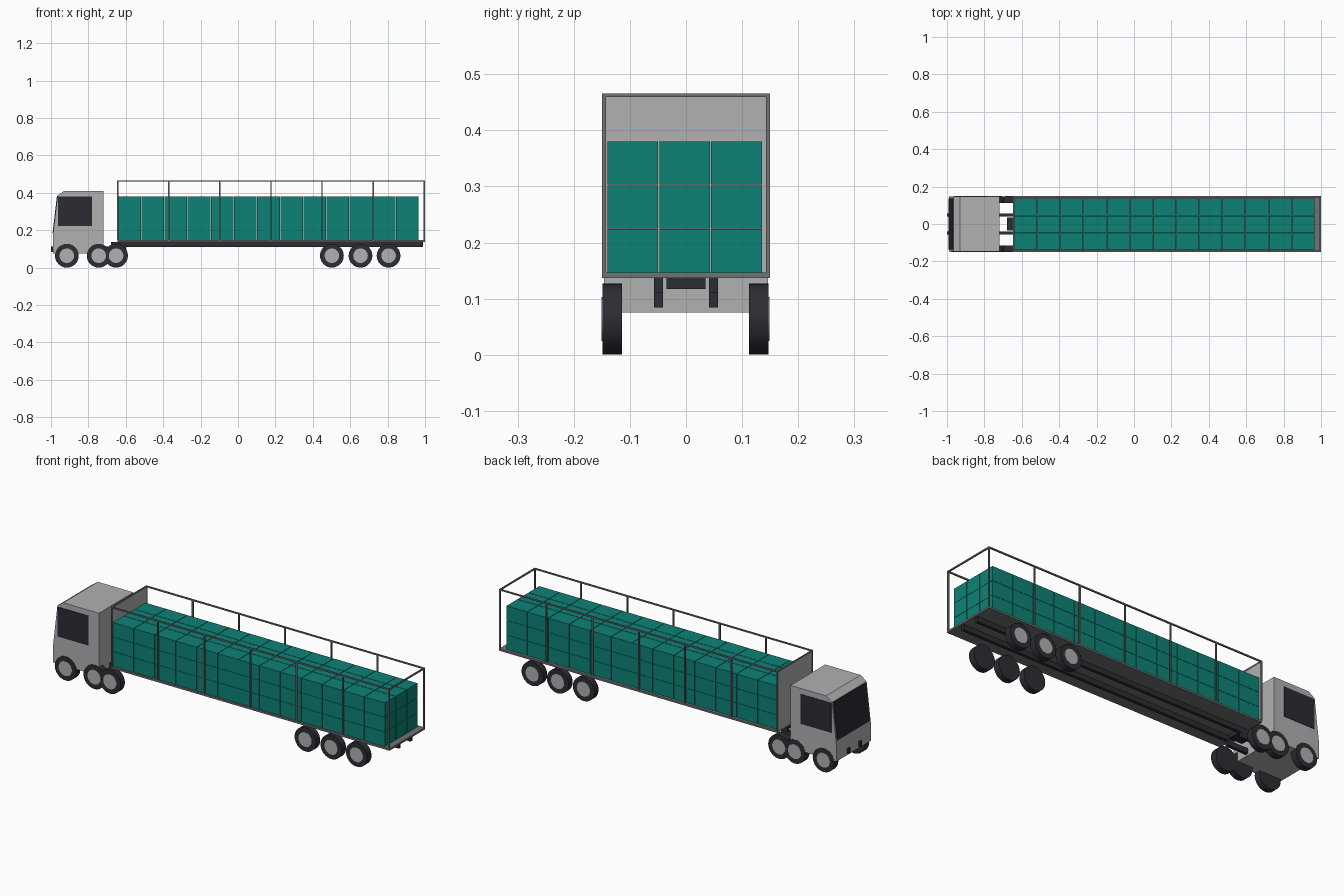
import bpy, bmesh, math
from mathutils import Vector

if "Cube" in bpy.data.objects:
    bpy.data.objects.remove(bpy.data.objects["Cube"])


def material(name, rgb):
    m = bpy.data.materials.new(name)
    m.diffuse_color = (*rgb, 1)
    m.use_nodes = True
    m.node_tree.nodes["Principled BSDF"].inputs["Base Color"].default_value = m.diffuse_color
    return m


LIGHT = material("light_grey_paint", (0.44, 0.44, 0.45))
STEEL = material("steel_grey", (0.165, 0.17, 0.175))
DARK = material("dark_rubber", (0.025, 0.026, 0.033))
GLASS = material("dark_glass", (0.024, 0.025, 0.034))
TEAL = material("teal_cargo", (0.004, 0.225, 0.18))


def finish(name, bm, mat):
    bmesh.ops.recalc_face_normals(bm, faces=bm.faces)
    me = bpy.data.meshes.new(name)
    bm.to_mesh(me)
    bm.free()
    me.materials.append(mat)
    ob = bpy.data.objects.new(name, me)
    bpy.context.collection.objects.link(ob)
    return ob


def add_box(bm, x0, x1, y0, y1, z0, z1):
    vs = bmesh.ops.create_cube(bm, size=1)["verts"]
    for v in vs:
        v.co = Vector((x1 if v.co.x > 0 else x0,
                       y1 if v.co.y > 0 else y0,
                       z1 if v.co.z > 0 else z0))


def boxes(name, mat, dims):
    bm = bmesh.new()
    for d in dims:
        add_box(bm, *d)
    return finish(name, bm, mat)


def extruded(name, mat, profile, y0, y1):
    """Extrude an x-z outline along y."""
    bm = bmesh.new()
    f = bm.faces.new([bm.verts.new((x, y0, z)) for x, z in profile])
    r = bmesh.ops.extrude_face_region(bm, geom=[f])
    for v in r["geom"]:
        if isinstance(v, bmesh.types.BMVert):
            v.co.y = y1
    return finish(name, bm, mat)


def disc(name, mat, x, y, z, r, width):
    bpy.ops.mesh.primitive_cylinder_add(vertices=32, radius=r, depth=width,
                                        location=(x, y, z),
                                        rotation=(math.pi / 2, 0, 0))
    ob = bpy.context.object
    ob.name = name
    ob.data.materials.append(mat)
    bpy.ops.object.shade_smooth_by_angle(angle=math.radians(40))


# Cab body with raked front
extruded("cab", LIGHT, [(-0.99, 0.075), (-0.99, 0.17), (-0.965, 0.385),
                        (-0.93, 0.41), (-0.72, 0.41), (-0.72, 0.075)],
         -0.146, 0.146)

# Windscreen plate on the raked face, side windows
def rake(z, off):
    return -0.99 + 0.025 * (z - 0.17) / 0.215 - off

extruded("windscreen", GLASS, [(rake(0.185, 0.003), 0.185), (rake(0.383, 0.003), 0.383),
                               (rake(0.383, -0.002), 0.383), (rake(0.185, -0.002), 0.185)],
         -0.137, 0.137)
for s in (-1, 1):
    boxes("side_window", GLASS, [(-0.962, -0.78, s * 0.147 - 0.0015,
                                  s * 0.147 + 0.0015, 0.222, 0.38)])

# Tractor chassis rails and coupling plate
boxes("tractor_rails", DARK, [(-1.0, -0.6, s * 0.049 - 0.008, s * 0.049 + 0.008,
                               0.084, 0.112) for s in (-1, 1)])
boxes("coupling_plate", DARK, [(-0.68, -0.6, -0.035, 0.035, 0.117, 0.137)])

# Trailer rails, deck and headboard
boxes("trailer_rails", DARK, [(-0.64, 0.99, s * 0.049 - 0.008, s * 0.049 + 0.008,
                               0.11, 0.137) for s in (-1, 1)])
boxes("deck", STEEL, [(-0.645, 1.0, -0.15, 0.15, 0.137, 0.147)])
boxes("headboard", LIGHT, [(-0.645, -0.641, -0.144, 0.144, 0.147, 0.462)])

# Open frame of posts and top rails
t = 0.0035
frame = []
for s in (-1, 1):
    y = s * 0.1465
    for i in range(7):
        x = -0.643 + i * 1.6385 / 6
        frame.append((x - t, x + t, y - t, y + t, 0.147, 0.465))
    frame.append((-0.6465, 0.999, y - t, y + t, 0.459, 0.466))
for x in (-0.643, 0.9955):
    frame.append((x - t, x + t, -0.15, 0.15, 0.459, 0.466))
boxes("load_frame", STEEL, frame)

# Stacked cargo boxes, 13 long, 3 wide, 3 high
px, py, pz, gap = 0.1237, 0.0925, 0.078, 0.0025
cargo = []
for i in range(13):
    for j in range(3):
        for k in range(3):
            x, y, z = -0.64 + i * px, -0.14 + j * py, 0.147 + k * pz
            cargo.append((x, x + px - gap, y, y + py - gap, z, z + pz - gap * 0.5))
boxes("cargo", TEAL, cargo)

# Wheels with outer hubs
for x in (-0.915, -0.745, -0.652, 0.502, 0.655, 0.805):
    for s in (-1, 1):
        disc("tyre", DARK, x, s * 0.1305 - 0.001, 0.0635, 0.0635, 0.035)
        disc("hub", LIGHT, x, s * 0.146 - 0.001, 0.0635, 0.039, 0.007)
